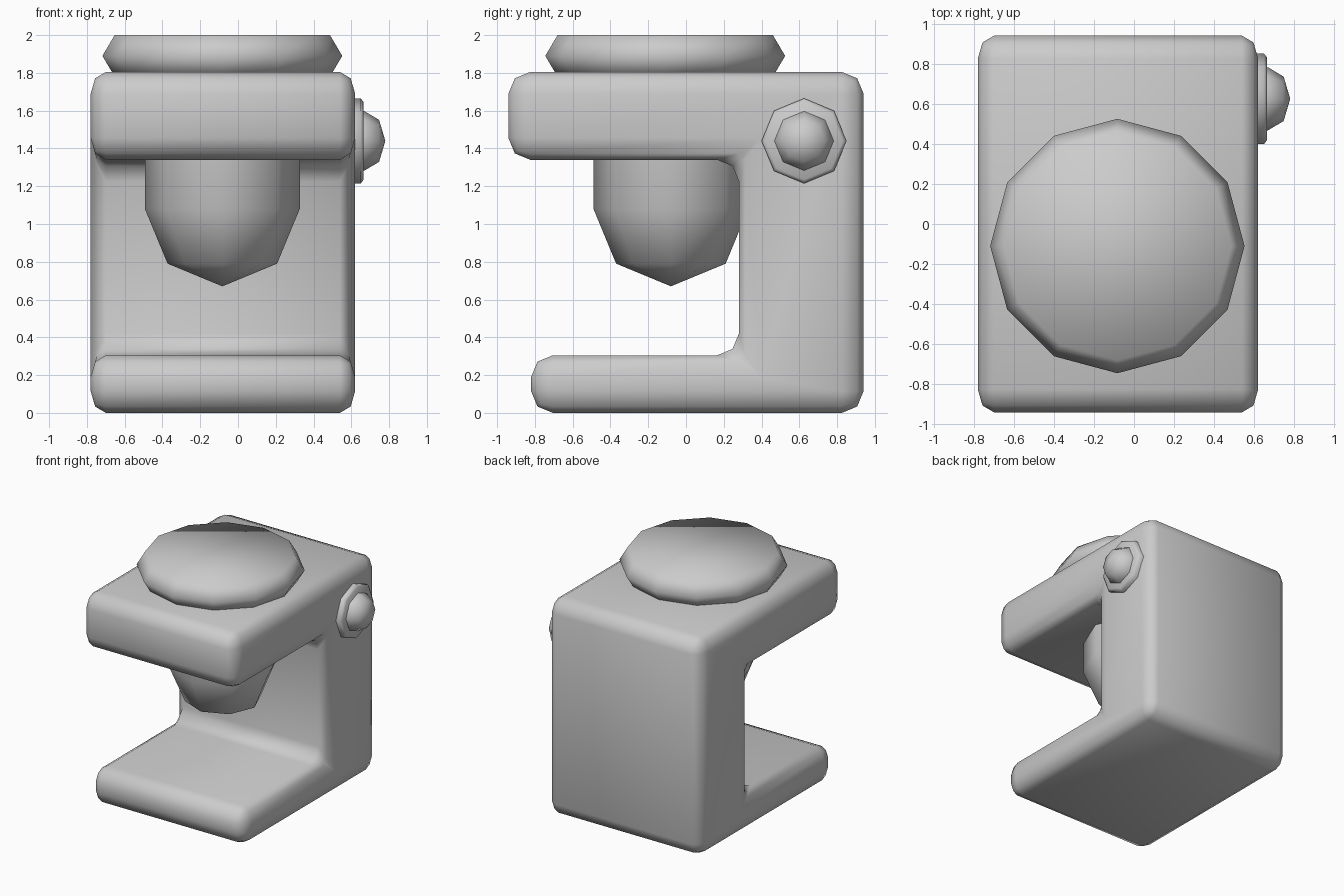
import bpy, bmesh, math
from mathutils import Matrix

if "Cube" in bpy.data.objects:
    bpy.data.objects.remove(bpy.data.objects["Cube"])


def finish(name, bm, matrix):
    bmesh.ops.recalc_face_normals(bm, faces=bm.faces)
    me = bpy.data.meshes.new(name)
    bm.transform(matrix)
    bm.to_mesh(me)
    bm.free()
    me.shade_smooth()
    me.set_sharp_from_angle(angle=math.radians(65))
    ob = bpy.data.objects.new(name, me)
    bpy.context.collection.objects.link(ob)
    return ob


def revolve(name, profile, sides, matrix):
    """Turn a (radius, height) profile about local z; zero radius is a pole."""
    bm = bmesh.new()
    rings = []
    for r, h in profile:
        if r == 0:
            rings.append([bm.verts.new((0, 0, h))] * sides)
        else:
            rings.append([bm.verts.new((r * math.cos(2 * math.pi * i / sides),
                                        r * math.sin(2 * math.pi * i / sides), h))
                          for i in range(sides)])
    for a, b in zip(rings, rings[1:]):
        for i in range(sides):
            j = (i + 1) % sides
            bm.faces.new(list(dict.fromkeys((a[i], a[j], b[j], b[i]))))
    for ring in (rings[0], rings[-1]):
        if ring[0] is not ring[1]:
            bm.faces.new(ring)
    return finish(name, bm, matrix)


# C-shaped frame: side profile (y, z), extruded in x, rounded, then squeezed in x
outline = [(-0.82, 0), (0.94, 0), (0.94, 1.805), (-0.94, 1.805),
           (-0.94, 1.34), (0.28, 1.34), (0.28, 0.305), (-0.82, 0.305)]
bm = bmesh.new()
face = bm.faces.new([bm.verts.new((-1, y, z)) for y, z in outline])
ext = bmesh.ops.extrude_face_region(bm, geom=[face], use_keep_orig=True)
bmesh.ops.translate(bm, vec=(2, 0, 0),
                    verts=[g for g in ext["geom"] if isinstance(g, bmesh.types.BMVert)])
bmesh.ops.recalc_face_normals(bm, faces=bm.faces)
bmesh.ops.bevel(bm, geom=bm.edges[:], offset=0.115, segments=2, profile=0.5,
                affect='EDGES', clamp_overlap=False)
finish("c_frame", bm, Matrix.Translation((-0.08, 0, 0)) @ Matrix.Diagonal((0.70, 1, 1, 1)))

# Plunger with faceted round tip, hanging under the upper arm
s = math.sqrt(0.5)
revolve("plunger", [(0, 0.67), (0.41 * s, 1.08 - 0.41 * s), (0.41, 1.08), (0.41, 1.6)],
        8, Matrix.Translation((-0.083, -0.08, 0)))

# Knob on top
revolve("top_knob", [(0.57, 1.78), (0.635, 1.89), (0.57, 2.0)],
        12, Matrix.Translation((-0.083, -0.11, 0)))

# Side bolt: washer and domed head, axis along +x
side = Matrix.Translation((0, 0.625, 1.44)) @ Matrix.Rotation(math.pi / 2, 4, 'Y')
revolve("bolt_washer", [(0.225, 0.59), (0.225, 0.65), (0.205, 0.665)], 8, side)
revolve("bolt_head", [(0.157, 0.64), (0.157, 0.67), (0.111, 0.747), (0, 0.78)], 8, side)
